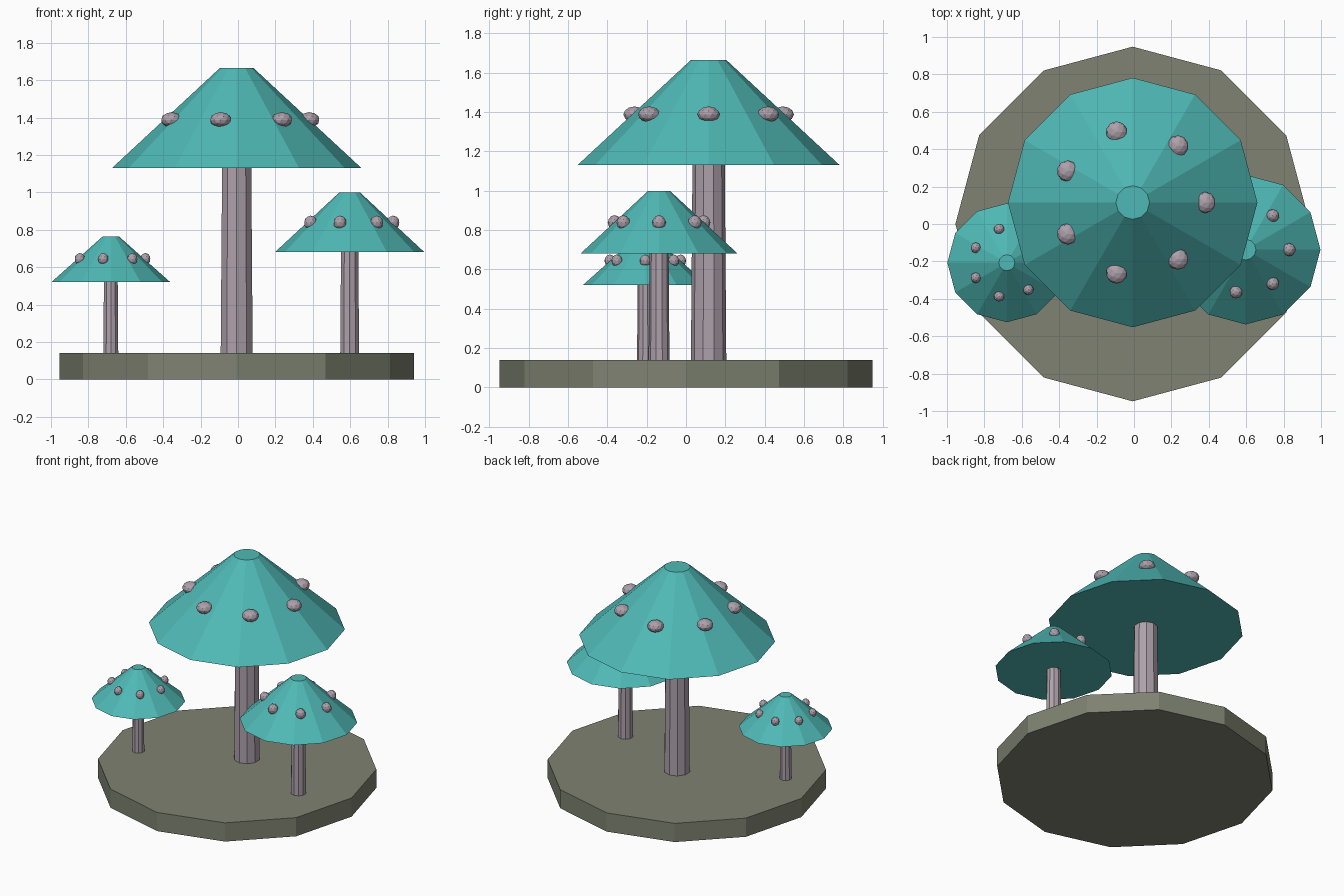
import bpy
import math

if "Cube" in bpy.data.objects:
    bpy.data.objects.remove(bpy.data.objects["Cube"])


def material(name, rgb):
    m = bpy.data.materials.new(name)
    m.diffuse_color = (*rgb, 1.0)
    m.use_nodes = True
    m.node_tree.nodes["Principled BSDF"].inputs["Base Color"].default_value = m.diffuse_color
    return m


TEAL = material("teal", (0.078, 0.485, 0.465))
MAUVE = material("mauve_grey", (0.42, 0.355, 0.405))
OLIVE = material("olive_grey", (0.21, 0.225, 0.165))


def finish(name, mat):
    ob = bpy.context.object
    ob.name = name
    ob.data.materials.append(mat)
    return ob


def frustum(name, mat, x, y, z0, z1, r0, r1, sides):
    bpy.ops.mesh.primitive_cone_add(vertices=sides, radius1=r0, radius2=r1,
                                    depth=z1 - z0, location=(x, y, (z0 + z1) / 2))
    return finish(name, mat)


def mushroom(name, x, y, z0, z1, rim, tip, stem, spot_z, spot_r, spot_h):
    # tapered stem, reaching slightly into the cap
    frustum(name + "_stem", MAUVE, x, y, 0.005, z0 + 0.02, stem, stem * 0.9, 10)
    # conical cap with a flat tip
    frustum(name + "_cap", TEAL, x, y, z0, z1, rim, tip, 12)
    # ring of seven spots half sunk in the cap
    for i in range(7):
        a = 2 * math.pi * i / 7
        r = rim * 0.58
        bpy.ops.mesh.primitive_ico_sphere_add(
            subdivisions=2, radius=1,
            location=(x + r * math.cos(a), y + r * math.sin(a), spot_z))
        ob = finish(f"{name}_spot_{i + 1}", MAUVE)
        ob.scale = (spot_r, spot_r, spot_h)


# twelve-sided ground slab
frustum("ground_slab", OLIVE, -0.007, 0, 0, 0.14, 0.948, 0.948, 12)

mushroom("large_mushroom", -0.007, 0.115, 1.13, 1.665, 0.667, 0.09, 0.091, 1.388, 0.057, 0.041)
mushroom("medium_mushroom", 0.597, -0.137, 0.68, 1.0, 0.40, 0.055, 0.054, 0.838, 0.035, 0.038)
mushroom("small_mushroom", -0.68, -0.207, 0.52, 0.765, 0.318, 0.043, 0.043, 0.644, 0.028, 0.032)
